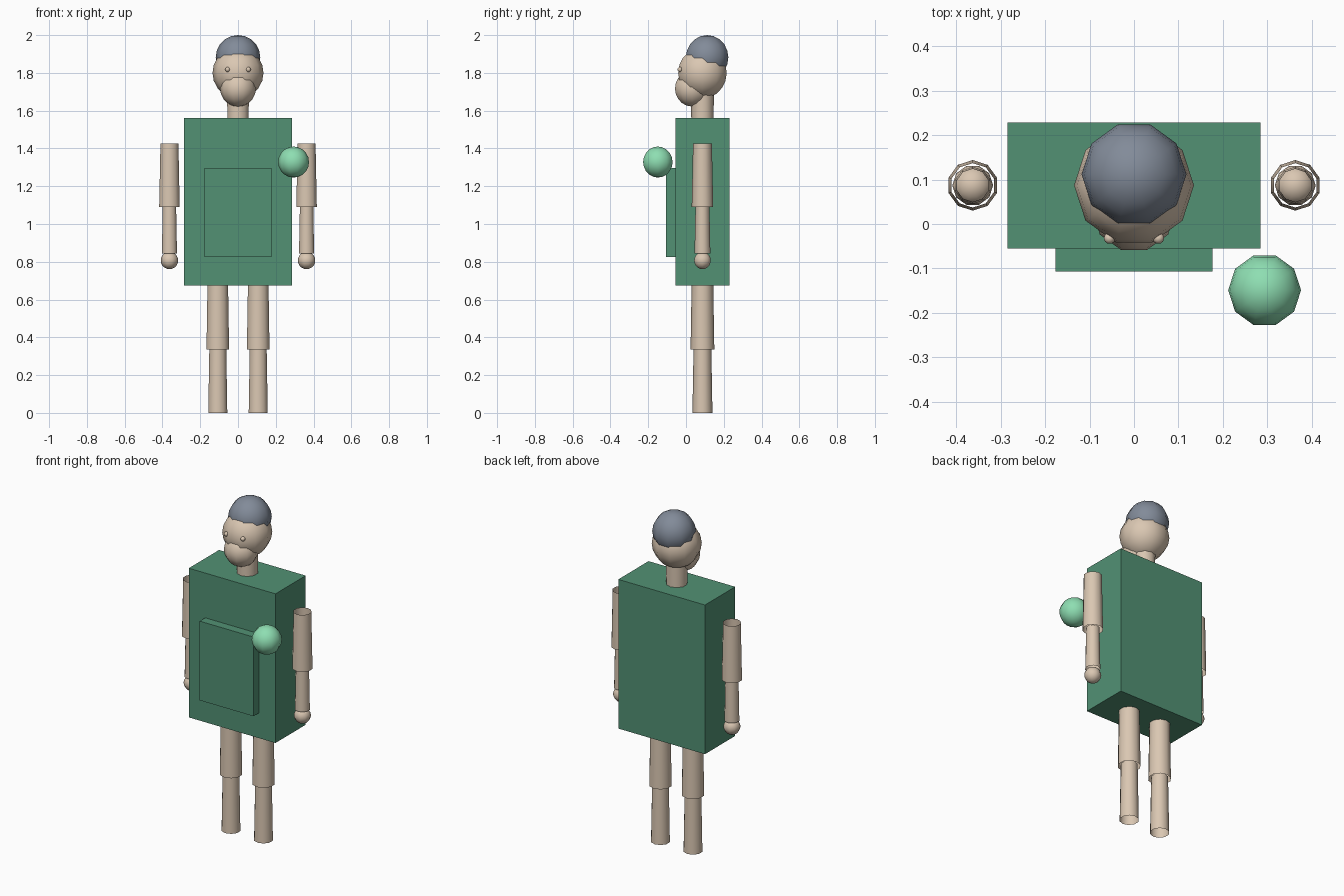
import bpy
import bmesh
from math import sin, cos, pi

cube = bpy.data.objects.get("Cube")
if cube:
    bpy.data.objects.remove(cube, do_unlink=True)

SIDES = 10
MID_Y = 0.087  # depth of the body axis


def material(name, rgb):
    linear = [((c / 255 + 0.055) / 1.055) ** 2.4 for c in rgb] + [1]
    mat = bpy.data.materials.new(name)
    mat.use_nodes = True
    mat.diffuse_color = linear
    mat.node_tree.nodes["Principled BSDF"].inputs["Base Color"].default_value = linear
    return mat


skin = material("skin", (218, 199, 178))
green = material("coat_green", (82, 145, 116))
mint = material("mint", (142, 222, 178))
slate = material("slate_hair", (130, 139, 153))


def finish(name, bm, mat, location, smooth):
    bmesh.ops.remove_doubles(bm, verts=bm.verts, dist=1e-5)
    bmesh.ops.recalc_face_normals(bm, faces=bm.faces)
    for face in bm.faces:
        face.smooth = smooth
    mesh = bpy.data.meshes.new(name)
    bm.to_mesh(mesh)
    bm.free()
    mesh.materials.append(mat)
    obj = bpy.data.objects.new(name, mesh)
    obj.location = location
    bpy.context.collection.objects.link(obj)
    return obj


def lathe(name, profile, mat, location, start=0.0):
    """Turn a (radius, height) profile around z, leaving open ends open."""
    bm = bmesh.new()
    rings = []
    for r, z in profile:
        angles = [start + 2 * pi * i / SIDES for i in range(SIDES)]
        rings.append([bm.verts.new((r * cos(a), r * sin(a), z)) for a in angles])
    for low, high in zip(rings, rings[1:]):
        for i in range(SIDES):
            j = (i + 1) % SIDES
            bm.faces.new((low[i], low[j], high[j], high[i]))
    return finish(name, bm, mat, location, True)


def ball(name, radius, location, mat):
    steps = [pi * k / SIDES for k in range(SIDES + 1)]
    profile = [(radius * sin(t), -radius * cos(t)) for t in steps]
    return lathe(name, profile, mat, location)


def tube(name, x, bottom, top, r_bottom, r_top):
    profile = [(r_bottom, bottom), (r_top, top)]
    return lathe(name, profile, skin, (x, MID_Y, 0), pi / 2)


def box(name, low, high, mat):
    bm = bmesh.new()
    bmesh.ops.create_cube(bm, size=1)
    bmesh.ops.scale(bm, vec=[b - a for a, b in zip(low, high)], verts=bm.verts)
    centre = [(a + b) / 2 for a, b in zip(low, high)]
    return finish(name, bm, mat, centre, False)


# Body
box("torso", (-0.285, -0.055, 0.675), (0.285, 0.229, 1.562), green)
box("front_panel", (-0.177, -0.107, 0.825), (0.177, -0.05, 1.296), green)
ball("held_ball", 0.082, (0.294, -0.149, 1.328), mint)

# Head
tube("neck", 0, 1.55, 1.72, 0.059, 0.061)
ball("head", 0.135, (0, MID_Y, 1.8), skin)
ball("muzzle", 0.095, (0, 0.032, 1.717), skin)
ball("hair", 0.118, (0, 0.112, 1.882), slate)

# Limbs and eyes, mirrored left and right
for side, s in (("left", 1), ("right", -1)):
    ball(side + "_eye", 0.013, (s * 0.055, -0.032, 1.818), skin)
    tube(side + "_upper_arm", s * 0.363, 1.09, 1.425, 0.057, 0.05)
    tube(side + "_forearm", s * 0.363, 0.845, 1.1, 0.042, 0.037)
    ball(side + "_hand", 0.046, (s * 0.363, MID_Y, 0.807), skin)
    tube(side + "_thigh", s * 0.107, 0.335, 0.69, 0.063, 0.057)
    tube(side + "_shin", s * 0.107, 0, 0.345, 0.053, 0.047)
